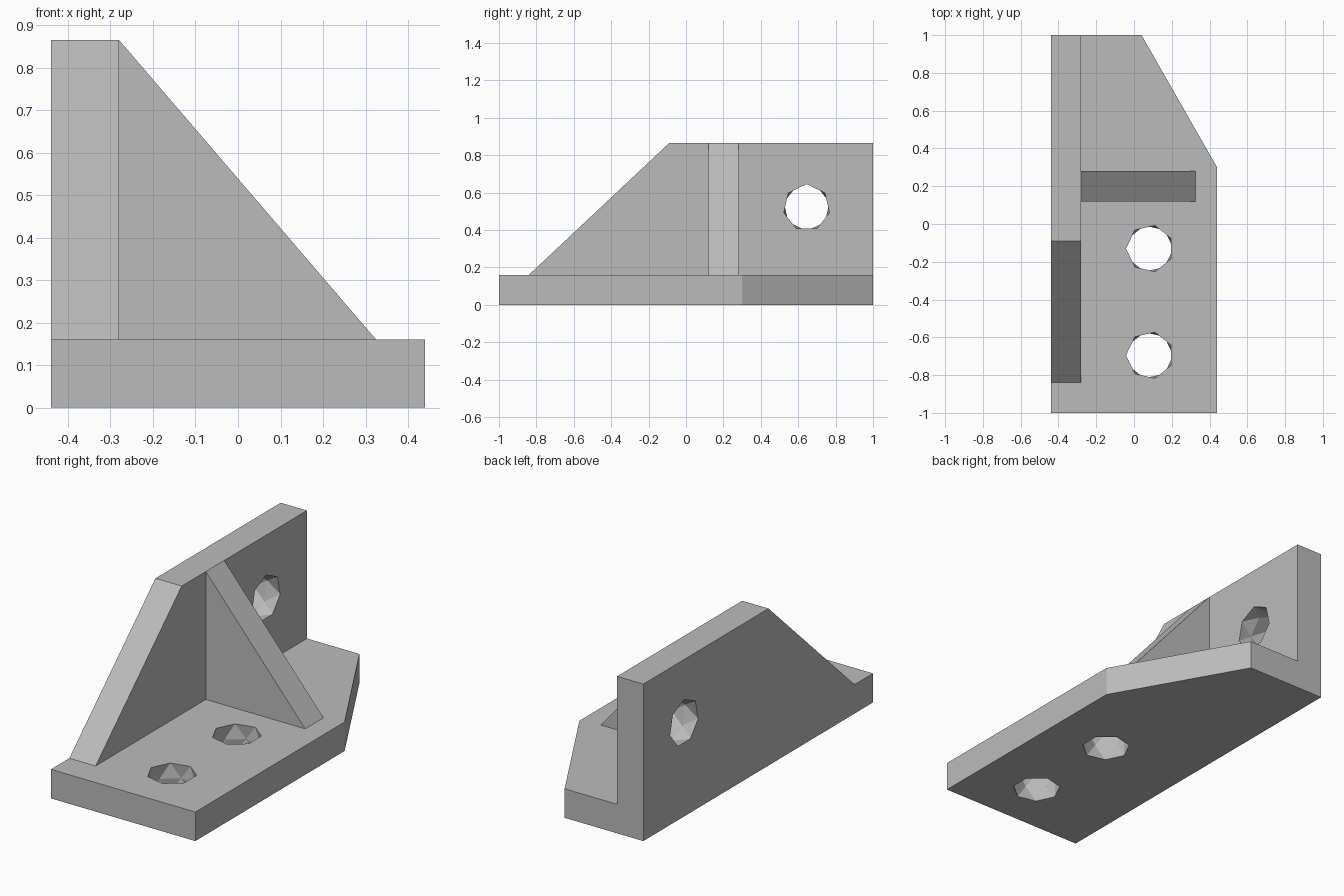
import bpy, bmesh, math
from mathutils import Vector, Matrix

if "Cube" in bpy.data.objects:
    bpy.data.objects.remove(bpy.data.objects["Cube"], do_unlink=True)

grey = bpy.data.materials.new("plain_grey")
grey.use_nodes = True
GREY = (0.5, 0.5, 0.5, 1)
grey.diffuse_color = GREY
grey.node_tree.nodes["Principled BSDF"].inputs["Base Color"].default_value = GREY

T = 0.16       # plate thickness
TOP = 0.865    # overall height
W = 0.44       # half width
INNER = T - W  # inner face of the wall


def add_object(name, bm):
    bmesh.ops.recalc_face_normals(bm, faces=bm.faces)
    mesh = bpy.data.meshes.new(name)
    bm.to_mesh(mesh)
    bm.free()
    mesh.materials.append(grey)
    obj = bpy.data.objects.new(name, mesh)
    bpy.context.scene.collection.objects.link(obj)
    return obj


def extrude_profile(name, points, direction):
    """Flat outline pushed along a direction into a solid."""
    bm = bmesh.new()
    face = bm.faces.new([bm.verts.new(p) for p in points])
    ext = bmesh.ops.extrude_face_region(bm, geom=[face], use_keep_orig=True)
    moved = [v for v in ext["geom"] if isinstance(v, bmesh.types.BMVert)]
    bmesh.ops.translate(bm, verts=moved, vec=Vector(direction))
    return add_object(name, bm)


def drill(target, name, centre, turn=0.0, radius=0.125, sides=7):
    """Coarse faceted bore: two end rings and an offset middle ring."""
    bm = bmesh.new()
    step = math.tau / sides

    def ring(z, shift):
        return [bm.verts.new((radius * math.cos(math.pi + (i + shift) * step),
                              radius * math.sin(math.pi + (i + shift) * step), z))
                for i in range(sides)]

    half = T / 2 + 0.001
    low, mid, high = ring(-half, 0), ring(0, 0.5), ring(half, 0)
    bm.faces.new(low)
    bm.faces.new(high)
    for i in range(sides):
        nxt = (i + 1) % sides
        for end in (low, high):
            bm.faces.new((end[i], end[nxt], mid[i]))
            if i:
                bm.faces.new((mid[i - 1], mid[i], end[i]))
    # straight seam along the bore
    for m in (mid[0], mid[-1]):
        bm.faces.new((low[0], high[0], m))
    bm.transform(Matrix.Translation(centre) @ Matrix.Rotation(turn, 4, "Y"))
    cutter = add_object(name, bm)
    cutter.hide_render = True
    mod = target.modifiers.new(name, "BOOLEAN")
    mod.operation = "DIFFERENCE"
    mod.solver = "EXACT"
    mod.object = cutter
    bpy.context.view_layer.objects.active = target
    bpy.ops.object.modifier_apply(modifier=mod.name)
    bpy.data.objects.remove(cutter, do_unlink=True)


# Base plate with a clipped rear corner
base = extrude_profile("base_plate", [
    (INNER, -1, 0), (W, -1, 0), (W, 0.3, 0), (0.04, 1, 0), (INNER, 1, 0)],
    (0, 0, T))

# Upright wall with a sloping front end
wall = extrude_profile("side_wall", [
    (-W, y, z) for y, z in ((-1, 0), (1, 0), (1, TOP), (-0.09, TOP),
                            (-0.84, T), (-1, T))], (T, 0, 0))

# Triangular brace between wall and base
extrude_profile("gusset", [
    (INNER, 0.12, T), (0.325, 0.12, T), (INNER, 0.12, TOP)], (0, T, 0))

# Bolt holes
for y in (-0.13, -0.695):
    drill(base, "base_hole", (0.083, y, T / 2))
drill(wall, "wall_hole", (INNER - T / 2, 0.645, 0.52), math.pi / 2)
